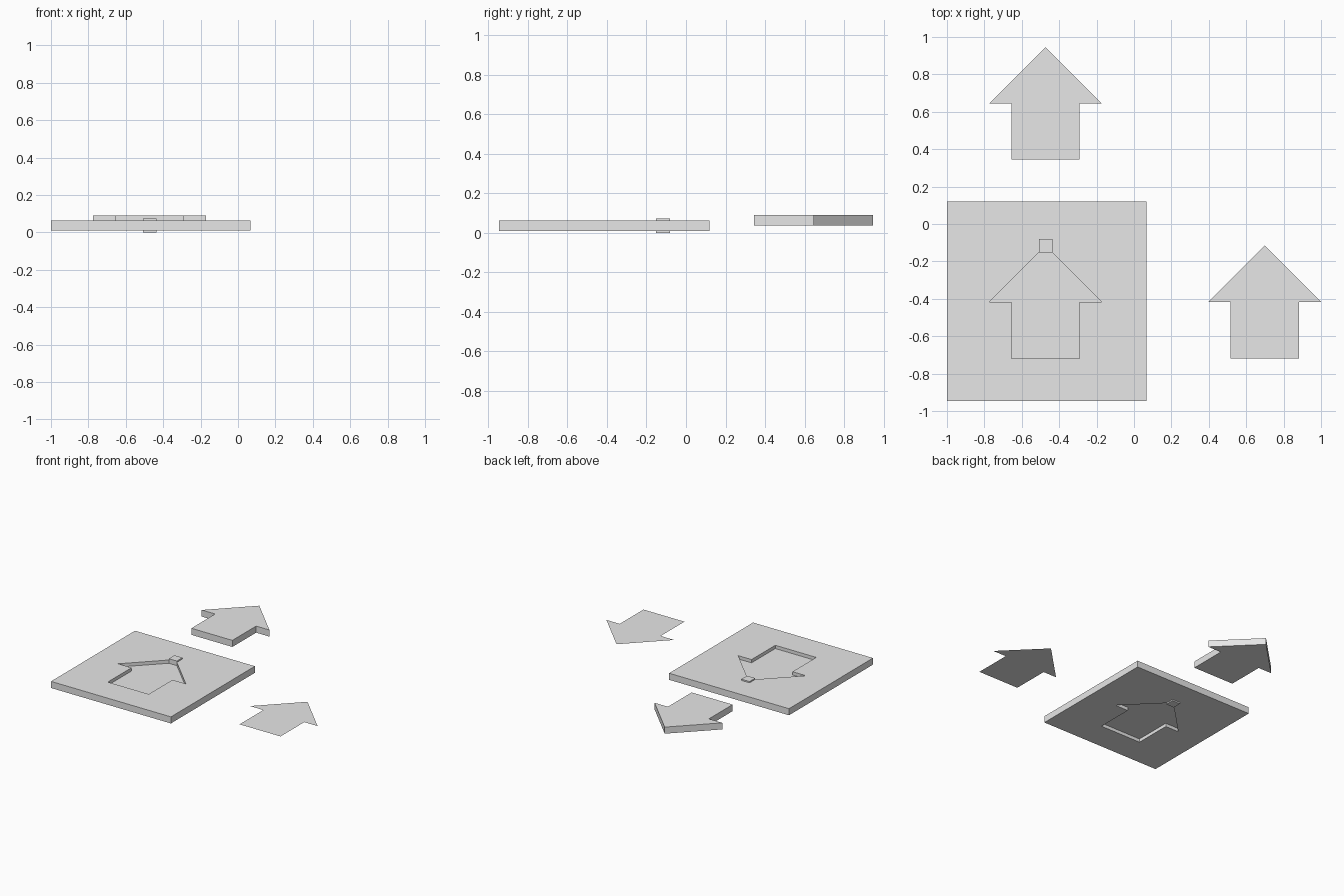
import bpy
import bmesh

if "Cube" in bpy.data.objects:
    bpy.data.objects.remove(bpy.data.objects["Cube"], do_unlink=True)

MID = 0.037          # height of the flat outlines
THICK = 0.053        # thickness of the solid parts
SLOT_X, LOW_Y = -0.473, -0.718

grey = bpy.data.materials.new("light grey")
grey.use_nodes = True
grey.diffuse_color = (0.8, 0.8, 0.8, 1)
grey.node_tree.nodes["Principled BSDF"].inputs["Base Color"].default_value = grey.diffuse_color


def extruded(name, outline, z, height=0):
    """Flat sheet from an outline, or a prism when a height is given."""
    bm = bmesh.new()
    face = bm.faces.new([bm.verts.new((x, y, z)) for x, y in outline])
    if height:
        top = bmesh.ops.extrude_face_region(bm, geom=[face], use_keep_orig=True)
        moved = [v for v in top["geom"] if isinstance(v, bmesh.types.BMVert)]
        bmesh.ops.translate(bm, verts=moved, vec=(0, 0, height))
        bmesh.ops.recalc_face_normals(bm, faces=bm.faces)
    mesh = bpy.data.meshes.new(name)
    bm.to_mesh(mesh)
    bm.free()
    mesh.materials.append(grey)
    obj = bpy.data.objects.new(name, mesh)
    bpy.context.collection.objects.link(obj)
    return obj


def house(cx, base):
    """House outline: square body with a wide gable roof."""
    body, roof, eave = 0.182, 0.301, base + 0.301
    return [(cx - body, base), (cx + body, base), (cx + body, eave),
            (cx + roof, eave), (cx, eave + roof), (cx - roof, eave), (cx - body, eave)]


def rectangle(x0, x1, y0, y1):
    return [(x0, y0), (x1, y0), (x1, y1), (x0, y1)]


# Square plate with a house-shaped opening
plate = extruded("plate", rectangle(-1, 0.066, -0.946, 0.12), MID - THICK / 2, THICK)
cutter = extruded("house_cutter", house(SLOT_X, LOW_Y), MID - 0.1, 0.2)
cutter.hide_render = True
cutter.display_type = 'WIRE'
cut = plate.modifiers.new("house_opening", 'BOOLEAN')
cut.operation = 'DIFFERENCE'
cut.solver = 'EXACT'
cut.object = cutter

# Bake the opening into the plate and drop the helper
bpy.context.view_layer.update()
baked = bpy.data.meshes.new_from_object(
    plate.evaluated_get(bpy.context.evaluated_depsgraph_get()))
plate.modifiers.clear()
plate.data = baked
bpy.data.objects.remove(cutter, do_unlink=True)

# Thin sheet halfway down the opening
extruded("opening_sheet", house(SLOT_X, LOW_Y), MID)

# Loose flat house and loose thick house
extruded("flat_house", house(0.699, LOW_Y), MID)
extruded("thick_house", house(SLOT_X, 0.344), MID, THICK)

# Small block at the roof tip
tip_y = LOW_Y + 0.602
extruded("tip_block", rectangle(SLOT_X - 0.036, SLOT_X + 0.036, tip_y - 0.036, tip_y + 0.036),
         0, MID * 2)
